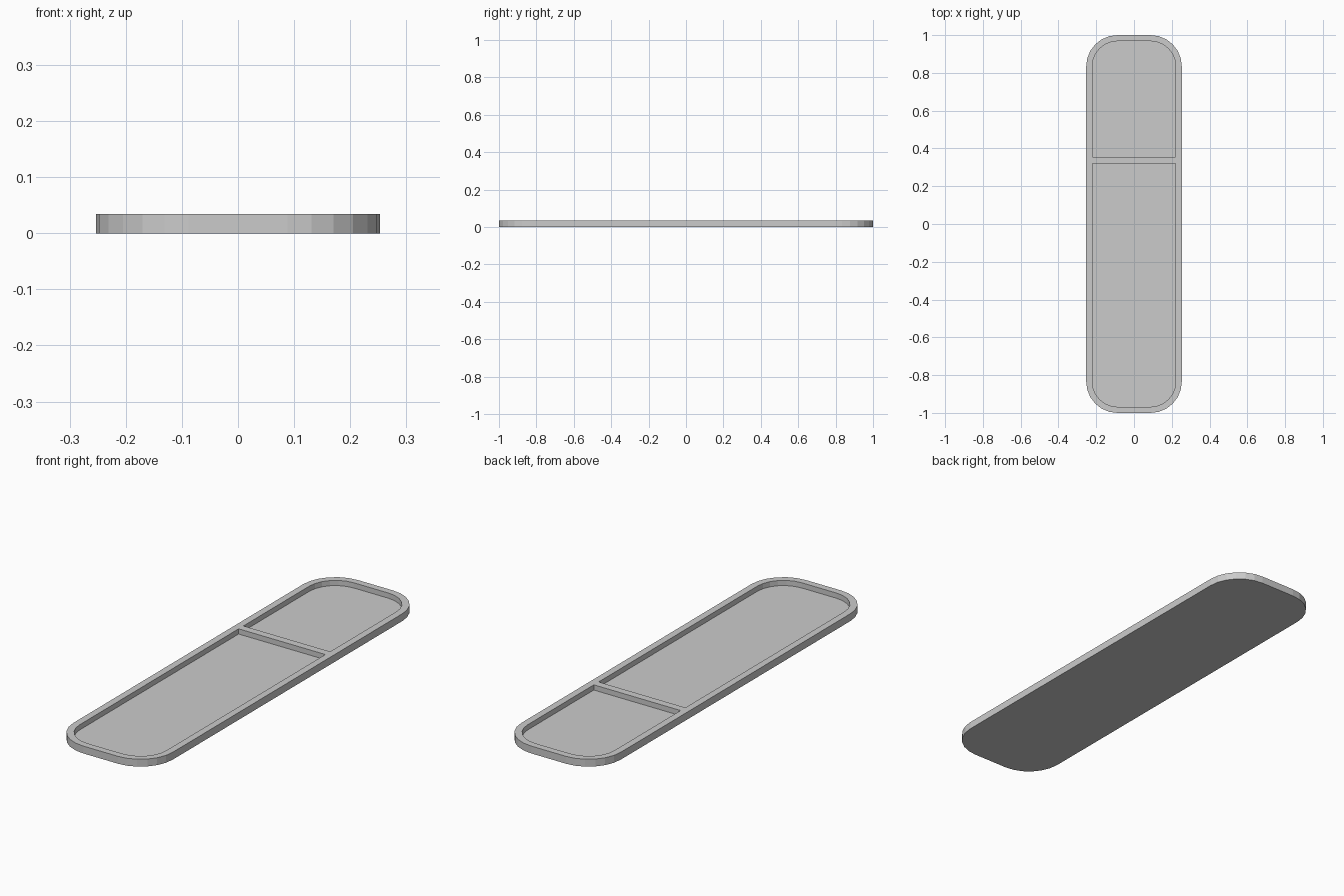
import bpy, bmesh
from math import sin, cos, radians

if "Cube" in bpy.data.objects:
    bpy.data.objects.remove(bpy.data.objects["Cube"])

HALF_W, HALF_L, HEIGHT = 0.253, 1.0, 0.034
RADIUS, RIM, FLOOR = 0.165, 0.032, 0.010
SEGMENTS = 6


def outline(x, y0, y1, r_low, r_high):
    """Counter-clockwise rectangle with its own corner radius at each end."""
    corners = [(x, y1, r_high, 0), (-x, y1, r_high, 90),
               (-x, y0, r_low, 180), (x, y0, r_low, 270)]
    points = []
    for cx, cy, r, start in corners:
        ox = cx - r if cx > 0 else cx + r
        oy = cy - r if cy == y1 else cy + r
        steps = SEGMENTS if r else 0
        for i in range(steps + 1):
            a = radians(start + (90 * i / steps if steps else 0))
            points.append((ox + r * cos(a), oy + r * sin(a)))
    return points


def prism(name, points, z0, z1):
    bm = bmesh.new()
    base = bm.faces.new([bm.verts.new((x, y, z0)) for x, y in points])
    top = bmesh.ops.extrude_face_region(bm, geom=[base])["geom"]
    bmesh.ops.translate(bm, vec=(0, 0, z1 - z0),
                        verts=[v for v in top if isinstance(v, bmesh.types.BMVert)])
    bmesh.ops.recalc_face_normals(bm, faces=bm.faces)
    mesh = bpy.data.meshes.new(name)
    bm.to_mesh(mesh)
    bm.free()
    obj = bpy.data.objects.new(name, mesh)
    bpy.context.collection.objects.link(obj)
    return obj


# Solid rounded tray body
tray = prism("tray", outline(HALF_W, -HALF_L, HALF_L, RADIUS, RADIUS), 0, HEIGHT)

# Long front pocket and short back pocket, leaving a divider between them
inner_x, inner_y, inner_r = HALF_W - RIM, HALF_L - RIM, RADIUS - RIM
pockets = [("long_pocket", outline(inner_x, -inner_y, 0.32, inner_r, 0)),
           ("short_pocket", outline(inner_x, 0.355, inner_y, 0, inner_r))]
cutters = []
for name, points in pockets:
    cutter = prism(name + "_cutter", points, FLOOR, HEIGHT + 0.05)
    cutter.hide_render = True
    cutters.append(cutter)
    cut = tray.modifiers.new(name, 'BOOLEAN')
    cut.operation = 'DIFFERENCE'
    cut.solver = 'EXACT'
    cut.object = cutter

# Apply the cuts and discard the cutters
bpy.context.view_layer.objects.active = tray
tray.select_set(True)
for modifier in list(tray.modifiers):
    bpy.ops.object.modifier_apply(modifier=modifier.name)
for cutter in cutters:
    bpy.data.objects.remove(cutter)
